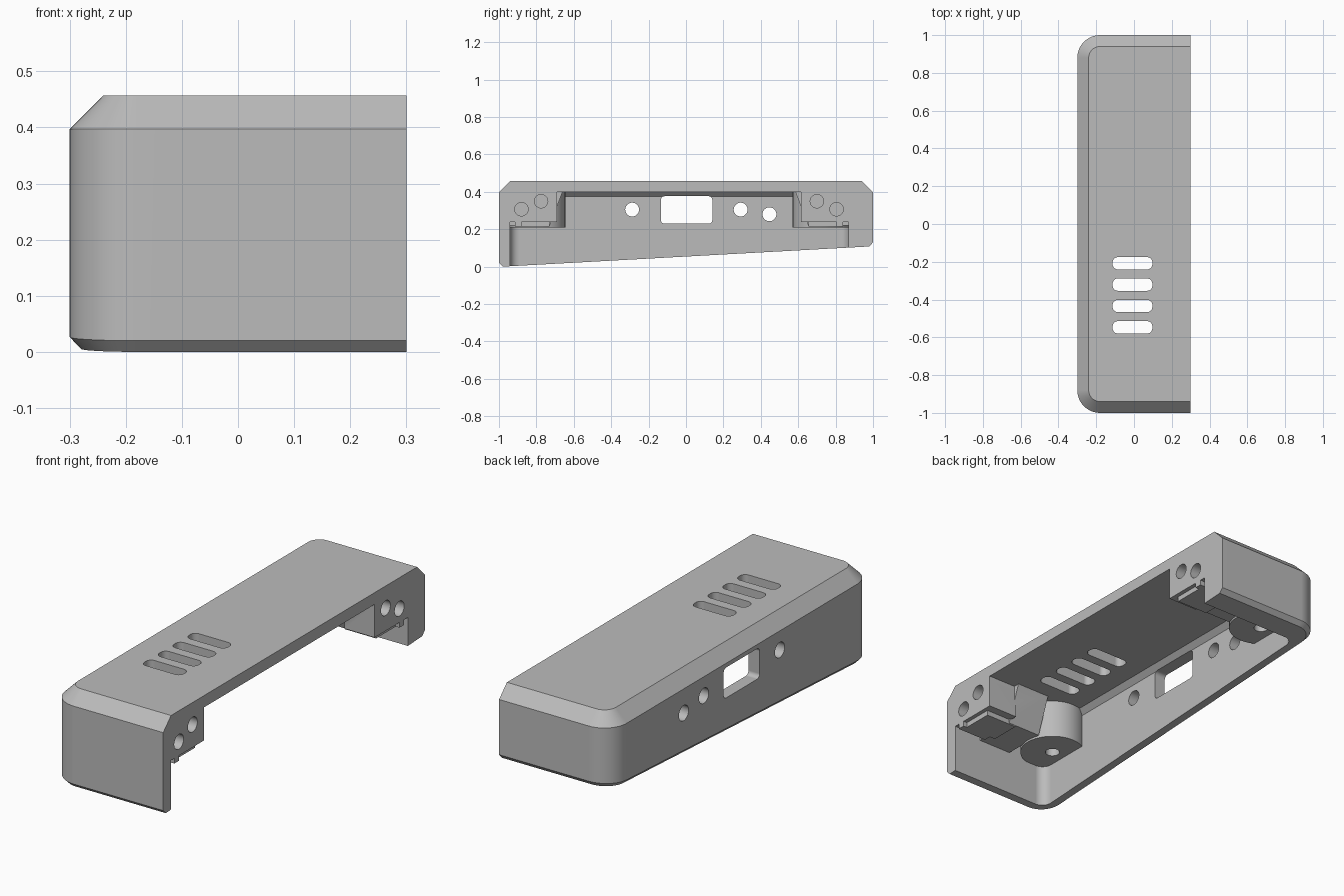
import bpy, bmesh, math

if "Cube" in bpy.data.objects:
    bpy.data.objects.remove(bpy.data.objects["Cube"], do_unlink=True)

grey = bpy.data.materials.new("plain_grey")
grey.use_nodes = True
grey.diffuse_color = (0.5, 0.5, 0.5, 1)
grey.node_tree.nodes["Principled BSDF"].inputs["Base Color"].default_value = (0.5, 0.5, 0.5, 1)


def loft(name, rings):
    """Closed solid through equal-length rings of points."""
    bm = bmesh.new()
    loops = [[bm.verts.new(p) for p in ring] for ring in rings]
    n = len(loops[0])
    for a, b in zip(loops, loops[1:]):
        for i in range(n):
            j = (i + 1) % n
            bm.faces.new((a[i], a[j], b[j], b[i]))
    bm.faces.new(loops[0][::-1])
    bm.faces.new(loops[-1])
    bmesh.ops.recalc_face_normals(bm, faces=bm.faces)
    mesh = bpy.data.meshes.new(name)
    bm.to_mesh(mesh)
    bm.free()
    mesh.materials.append(grey)
    obj = bpy.data.objects.new(name, mesh)
    bpy.context.collection.objects.link(obj)
    return obj


def arc(cx, cy, r, start, seg=12):
    return [(cx + r * math.cos(start + math.pi / 2 * i / seg),
             cy + r * math.sin(start + math.pi / 2 * i / seg)) for i in range(seg + 1)]


def outline(x0, x1, y0, y1, r):
    """Plan outline, rounded on the closed side and straight on the open side."""
    return ([(x1, y1)] + arc(x0 + r, y1 - r, r, math.pi / 2)
            + arc(x0 + r, y0 + r, r, math.pi) + [(x1, y0)])


def rounded(cu, cv, w, h, r):
    u, v = w / 2 - r, h / 2 - r
    pts = []
    for k, (su, sv) in enumerate([(1, 1), (-1, 1), (-1, -1), (1, -1)]):
        pts += arc(cu + su * u, cv + sv * v, r, k * math.pi / 2, 8)
    return pts


def disc(cu, cv, r):
    return [(cu + r * math.cos(math.tau * i / 40), cv + r * math.sin(math.tau * i / 40))
            for i in range(40)]


def prism_x(name, yz, lo, hi):
    return loft(name, [[(x, y, z) for y, z in yz] for x in (lo, hi)])


def prism_z(name, xy, lo, hi):
    return loft(name, [[(x, y, z) for x, y in xy] for z in (lo, hi)])


def cut(target, cutters):
    """Subtract each cutter, then remove it."""
    bpy.context.view_layer.objects.active = target
    for c in cutters:
        mod = target.modifiers.new("cut", 'BOOLEAN')
        mod.operation, mod.solver, mod.object = 'DIFFERENCE', 'EXACT', c
        bpy.ops.object.modifier_apply(modifier=mod.name)
        bpy.data.objects.remove(c, do_unlink=True)


# Outer case: chamfered top, slanted bottom with a small chamfer
def ring(inset, r, height):
    pts = outline(-0.3 + inset, 0.3, -1 + inset, 1 - inset, r)
    return [(x, y, height(y)) for x, y in pts]


case = loft("case_half", [
    ring(0.02, 0.1, lambda y: 0.054 + 0.055 * y),
    ring(0, 0.12, lambda y: 0.075 + 0.055 * y),
    ring(0, 0.12, lambda y: 0.397),
    ring(0.06, 0.06, lambda y: 0.457)])


# Inner cavity with a chamfer under the roof
def inner(inset, z):
    return [(x, y, z) for x, y in outline(-0.24 + inset, 0.5, -0.94 + inset, 0.87 - inset, 0.05 - inset)]


cavity = loft("cavity", [inner(0, -0.2), inner(0, 0.375), inner(0.025, 0.4)])

# Solid features kept inside the cavity at both ends
BLOCK = [(-1, 0.24), (-0.915, 0.24), (-0.915, 0.215), (-0.88, 0.215),
         (-0.88, 0.24), (-0.69, 0.24), (-0.69, 0.5), (-1, 0.5)]
NIB = [(-0.88, 0.215), (-0.73, 0.215), (-0.73, 0.3), (-0.88, 0.3)]
WEDGE = [(-1, 0.22), (-0.728, 0.22), (-0.66, 0.4), (-0.66, 0.5), (-1, 0.5)]
solids, holes = [], []
for end in (1, -1):
    def place(pts):
        return pts if end == 1 else [(-y - 0.075, z) for y, z in pts]
    boss_y = place([(-0.795, 0)])[0][0]
    solids += [prism_z("boss", disc(-0.17, boss_y, 0.15), 0.21, 0.6),
               prism_x("wedge", place(WEDGE), -0.03, 0.15),
               prism_x("nib", place(NIB), 0.11, 0.28),
               prism_x("block", place(BLOCK), 0.14, 0.6)]
    holes.append(prism_z("screw_hole", disc(-0.17, boss_y, 0.033), 0.1, 0.36))
    for y, z in place([(-0.88, 0.307), (-0.775, 0.35)]):
        holes.append(prism_x("pin_hole", disc(y, z, 0.036), 0.17, 0.5))
cut(cavity, solids)

# Side wall openings
for y, z in [(-0.288, 0.305), (0.292, 0.305), (0.446, 0.28)]:
    holes.append(prism_x("side_hole", disc(y, z, 0.037), -0.5, -0.1))
holes.append(prism_x("window", rounded(0.003, 0.303, 0.275, 0.147, 0.02), -0.5, -0.1))

# Roof vent slots
for i in range(4):
    holes.append(prism_z("vent", rounded(-0.008, -0.208 - 0.113 * i, 0.21, 0.065, 0.027), 0.3, 0.6))

cut(case, [cavity] + holes)

# Smooth rounded areas, crisp edges
bpy.ops.object.select_all(action='DESELECT')
case.select_set(True)
bpy.context.view_layer.objects.active = case
bpy.ops.object.shade_smooth_by_angle(angle=math.radians(25))
weighted = case.modifiers.new("weighted_normals", 'WEIGHTED_NORMAL')
weighted.keep_sharp = True
